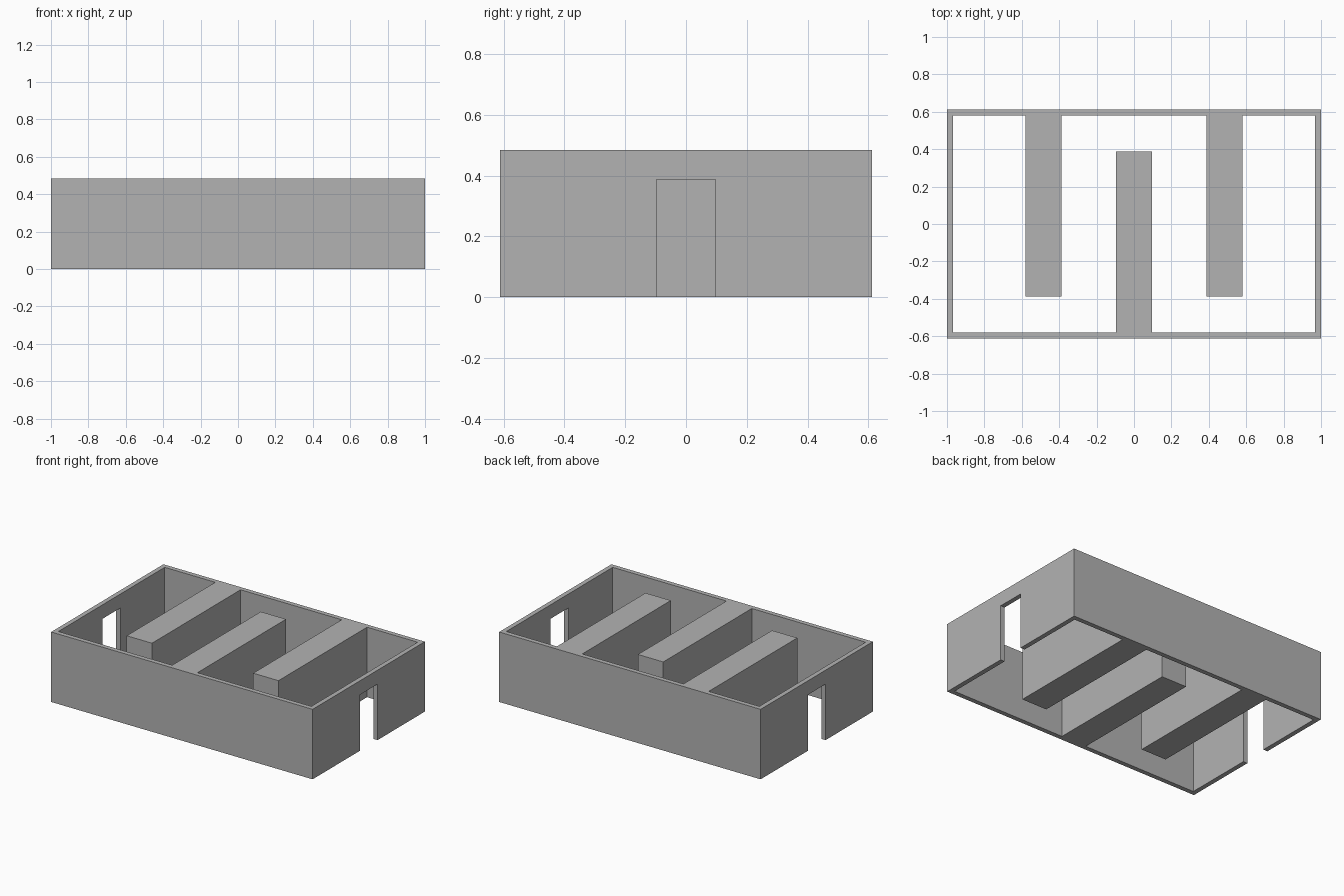
import bpy
import bmesh

cube = bpy.data.objects.get("Cube")
if cube:
    bpy.data.objects.remove(cube, do_unlink=True)

U = 1 / 31           # wall thickness, the module of the whole plan
HEIGHT = 15 * U
LENGTH, DEPTH = 31 * U, 19 * U   # half sizes
IN_X, IN_Y = LENGTH - U, DEPTH - U

grey = bpy.data.materials.new("plain_grey")
grey.use_nodes = True
grey.diffuse_color = (0.45, 0.45, 0.45, 1)
grey.node_tree.nodes["Principled BSDF"].inputs["Base Color"].default_value = (0.45, 0.45, 0.45, 1)


def prism(name, outline, z0, z1):
    """Extrude a plan outline upward from z0 to z1."""
    bm = bmesh.new()
    base = bm.faces.new([bm.verts.new((x, y, z0)) for x, y in outline])
    top = bmesh.ops.extrude_face_region(bm, geom=[base])["geom"]
    verts = [v for v in top if isinstance(v, bmesh.types.BMVert)]
    bmesh.ops.translate(bm, verts=verts, vec=(0, 0, z1 - z0))
    bmesh.ops.recalc_face_normals(bm, faces=bm.faces)
    mesh = bpy.data.meshes.new(name)
    bm.to_mesh(mesh)
    bm.free()
    mesh.materials.append(grey)
    obj = bpy.data.objects.new(name, mesh)
    bpy.context.collection.objects.link(obj)
    return obj


def rectangle(x0, x1, y0, y1):
    return [(x0, y0), (x1, y0), (x1, y1), (x0, y1)]


def cut(target, cutter):
    mod = target.modifiers.new(cutter.name, "BOOLEAN")
    mod.operation = "DIFFERENCE"
    mod.solver = "EXACT"
    mod.object = cutter
    bpy.context.view_layer.objects.active = target
    bpy.ops.object.modifier_apply(modifier=mod.name)
    bpy.data.objects.remove(cutter, do_unlink=True)


# Solid block that becomes the walls and baffles
maze = prism("maze_walls", rectangle(-LENGTH, LENGTH, -DEPTH, DEPTH), 0, HEIGHT)

# Winding passage: right half of its outline, mirrored to the left
half = [(3 * U, -IN_Y), (IN_X, -IN_Y), (IN_X, IN_Y), (18 * U, IN_Y),
        (18 * U, -12 * U), (12 * U, -12 * U), (12 * U, IN_Y)]
back = [(-x, y) for x, y in reversed(half)]
middle = [(-3 * U, 12 * U), (3 * U, 12 * U)]
cut(maze, prism("passage_cutter", half + back + middle, -U, HEIGHT + U))

# Doorway in each end wall
for side in (-1, 1):
    xs = sorted((side * (IN_X - U), side * (LENGTH + U)))
    cut(maze, prism("door_cutter", rectangle(*xs, -3 * U, 3 * U), -U, 12 * U))
